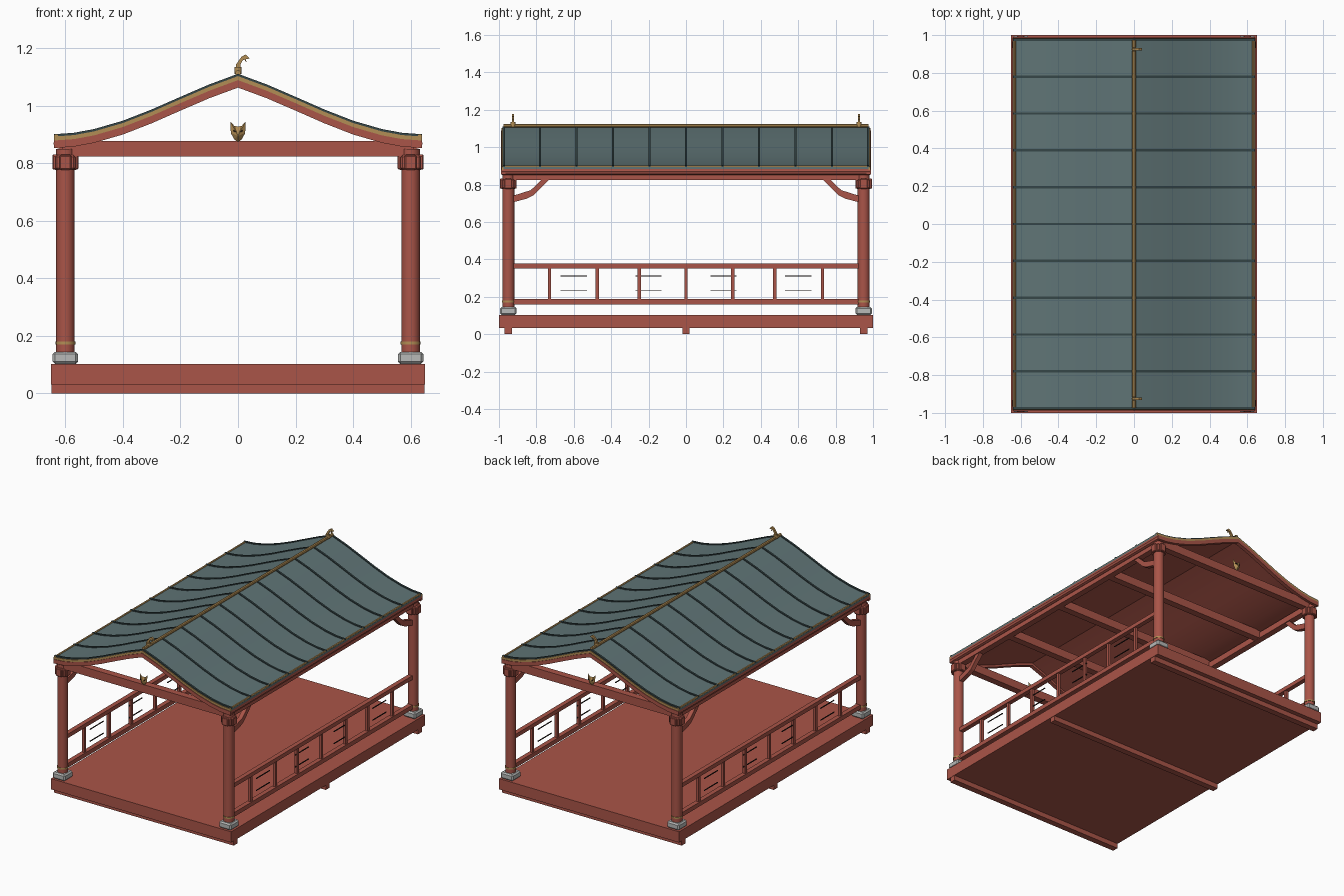
import bpy, bmesh, math
from mathutils import Matrix, Vector

cube = bpy.data.objects.get("Cube")
if cube:
    bpy.data.objects.remove(cube, do_unlink=True)


def material(name, r, g, b):
    m = bpy.data.materials.new(name)
    m.use_nodes = True
    m.diffuse_color = (r, g, b, 1)
    m.node_tree.nodes["Principled BSDF"].inputs["Base Color"].default_value = (r, g, b, 1)
    return m


RED = material("red_lacquer", 0.40, 0.09, 0.065)
TEAL = material("roof_teal", 0.115, 0.175, 0.18)
DARK = material("dark_teal", 0.035, 0.06, 0.062)
GOLD = material("gold", 0.45, 0.27, 0.09)
STONE = material("stone", 0.48, 0.49, 0.48)
BLACK = material("black", 0.02, 0.012, 0.01)


def finish(name, bm, mat, smooth=False):
    bmesh.ops.recalc_face_normals(bm, faces=bm.faces)
    mesh = bpy.data.meshes.new(name)
    bm.to_mesh(mesh)
    bm.free()
    mesh.materials.append(mat)
    if smooth:
        for p in mesh.polygons:
            p.use_smooth = True
        mesh.set_sharp_from_angle(angle=math.radians(31))
    ob = bpy.data.objects.new(name, mesh)
    bpy.context.collection.objects.link(ob)
    return ob


def box(name, centre, size, mat, bevel=0):
    bm = bmesh.new()
    bmesh.ops.create_cube(bm, size=1, matrix=Matrix.Translation(centre) @ Matrix.Diagonal((*size, 1)))
    if bevel:
        bmesh.ops.bevel(bm, geom=bm.edges[:], offset=bevel, segments=1, affect='EDGES')
    return finish(name, bm, mat)


def rod(name, start, end, radius, mat, sides=16):
    a, b = Vector(start), Vector(end)
    bm = bmesh.new()
    turn = (b - a).to_track_quat('Z', 'Y').to_matrix().to_4x4()
    bmesh.ops.create_cone(bm, cap_ends=True, segments=sides, radius1=radius, radius2=radius,
                          depth=(b - a).length, matrix=Matrix.Translation((a + b) / 2) @ turn)
    return finish(name, bm, mat, sides > 8)


def prism(name, outline, offset, mat):
    """Extrude a closed 3D outline along an offset vector."""
    bm = bmesh.new()
    face = bm.faces.new([bm.verts.new(p) for p in outline])
    ext = bmesh.ops.extrude_face_region(bm, geom=[face], use_keep_orig=True)
    bmesh.ops.translate(bm, vec=offset, verts=[v for v in ext["geom"] if isinstance(v, bmesh.types.BMVert)])
    return finish(name, bm, mat)


# Roof sweep, from ridge to eave
HALF = [(0, 1.105), (0.1, 1.068), (0.2, 1.025), (0.3, 0.981), (0.4, 0.942),
        (0.5, 0.913), (0.57, 0.9), (0.64, 0.895)]
SWEEP = [(-x, z) for x, z in reversed(HALF[1:])] + HALF


def band(name, y0, y1, low, high, mat):
    """Solid strip following the roof sweep."""
    bm = bmesh.new()
    rings = [[bm.verts.new((x, y, z + d)) for y, d in ((y0, low), (y1, low), (y1, high), (y0, high))]
             for x, z in SWEEP]
    for a, b in zip(rings, rings[1:]):
        for i in range(4):
            j = (i + 1) % 4
            bm.faces.new((a[i], a[j], b[j], b[i]))
    bm.faces.new(rings[0])
    bm.faces.new(rings[-1])
    return finish(name, bm, mat, True)


# Deck and sleepers
box("deck", (0, 0, 0.067), (1.3, 2, 0.07), RED)
for y in (-0.95, 0, 0.95):
    box("sleeper", (0, y, 0.017), (1.296, 0.04, 0.034), RED)

# Corner columns with bases, collars, bracket blocks and braces
for sx in (-1, 1):
    for sy in (-1, 1):
        x, y = 0.6 * sx, 0.95 * sy
        box("column_base", (x, y, 0.124), (0.088, 0.088, 0.042), STONE, 0.008)
        rod("column", (x, y, 0.14), (x, y, 0.85), 0.032, RED)
        rod("column_collar", (x, y, 0.17), (x, y, 0.18), 0.0345, GOLD)
        for z, reach in ((0.79, 0.078), (0.818, 0.088)):
            box("bracket_arm_x", (x, y, z), (reach, 0.034, 0.026), RED, 0.003)
            box("bracket_arm_y", (x, y, z), (0.034, reach, 0.026), RED, 0.003)
        box("bracket_core", (x, y, 0.803), (0.07, 0.07, 0.05), RED, 0.006)
        for s in (-1, 1):
            box("bracket_block_x", (x + 0.034 * s, y, 0.803), (0.022, 0.042, 0.05), RED, 0.004)
            box("bracket_block_y", (x, y + 0.034 * s, 0.803), (0.042, 0.022, 0.05), RED, 0.004)
        shape = [(0.925, 0.705), (0.85, 0.725), (0.815, 0.743), (0.73, 0.828),
                 (0.767, 0.83), (0.83, 0.77), (0.925, 0.74)]
        prism("knee_brace", [(x - 0.014, sy * b, c) for b, c in shape], (0.028, 0, 0), RED)

# Crossbeams, wall plates and eave purlins
for i in range(-2, 3):
    box("crossbeam", (0, i * 0.475, 0.851), (1.22, 0.045, 0.054), RED)
for sx in (-1, 1):
    box("wall_plate", (0.6 * sx, 0, 0.843), (0.04, 1.93, 0.04), RED)
    rod("eave_purlin", (0.624 * sx, -0.985, 0.869), (0.624 * sx, 0.985, 0.869), 0.018, RED, 8)

# Side railings
for sx in (-1, 1):
    x = 0.6 * sx
    box("top_rail", (x, 0, 0.365), (0.03, 1.86, 0.026), RED)
    box("bottom_rail", (x, 0, 0.173), (0.03, 1.86, 0.028), RED)
    for y in (-0.73, -0.475, -0.25, 0, 0.25, 0.475, 0.73):
        box("rail_post", (x, y, 0.27), (0.018, 0.018, 0.18), RED)
    for y in (-0.6, -0.2, 0.2, 0.6):
        for z in (0.232, 0.31):
            box("rail_bar", (x, y, z), (0.005, 0.14, 0.005), BLACK)

# Roof layers, ribs and trim
band("roof_tiles", -0.975, 0.975, -0.012, 0, TEAL)
band("roof_soffit", -0.975, 0.975, -0.026, -0.012, RED)
for i in range(-5, 6):
    band("roof_rib", i * 0.195 - 0.006, i * 0.195 + 0.006, -0.002, 0.006, DARK)
for sy in (-1, 1):
    band("bargeboard", sy * 0.965, sy * 0.99, -0.042, -0.016, RED)
    band("gable_trim", sy * 0.97, sy * 0.986, -0.016, -0.002, GOLD)
for sx in (-1, 1):
    rod("eave_trim", (0.632 * sx, -0.982, 0.893), (0.632 * sx, 0.982, 0.893), 0.008, GOLD, 8)
rod("ridge_pole", (0, -0.975, 1.114), (0, 0.975, 1.114), 0.01, GOLD, 8)

# Bird finials on the ridge
BIRD = [(-0.009, 1.12), (0.009, 1.12), (0.008, 1.142), (0.016, 1.157), (0.022, 1.16),
        (0.03, 1.15), (0.027, 1.162), (0.042, 1.164), (0.026, 1.178), (0.012, 1.17), (-0.007, 1.143)]
for y in (-0.925, 0.925):
    rod("finial_base", (0, y, 1.11), (0, y, 1.135), 0.013, GOLD)
    prism("finial_bird", [(x, y - 0.006, z) for x, z in BIRD], (0, 0.012, 0), GOLD)

# Faceted animal masks on the gables
FACE = [(0, 0.874), (0.013, 0.883), (0.025, 0.905), (0.026, 0.945), (0.013, 0.93)]
OUTLINE = FACE + [(0, 0.928)] + [(-x, z) for x, z in reversed(FACE[1:])]
for sy in (-1, 1):
    bm = bmesh.new()
    rim = [bm.verts.new((x, sy * 0.972, z)) for x, z in OUTLINE]
    nose = bm.verts.new((0, sy * 0.99, 0.895))
    bm.faces.new(rim)
    for a, b in zip(rim, rim[1:] + rim[:1]):
        bm.faces.new((a, b, nose))
    finish("mask", bm, GOLD)
    for sx in (-1, 1):
        eye = [(0.006, 0.909), (0.016, 0.917), (0.015, 0.91)]
        prism("mask_eye", [(sx * x, sy * 0.978, z) for x, z in eye], (0, sy * 0.009, 0), BLACK)
